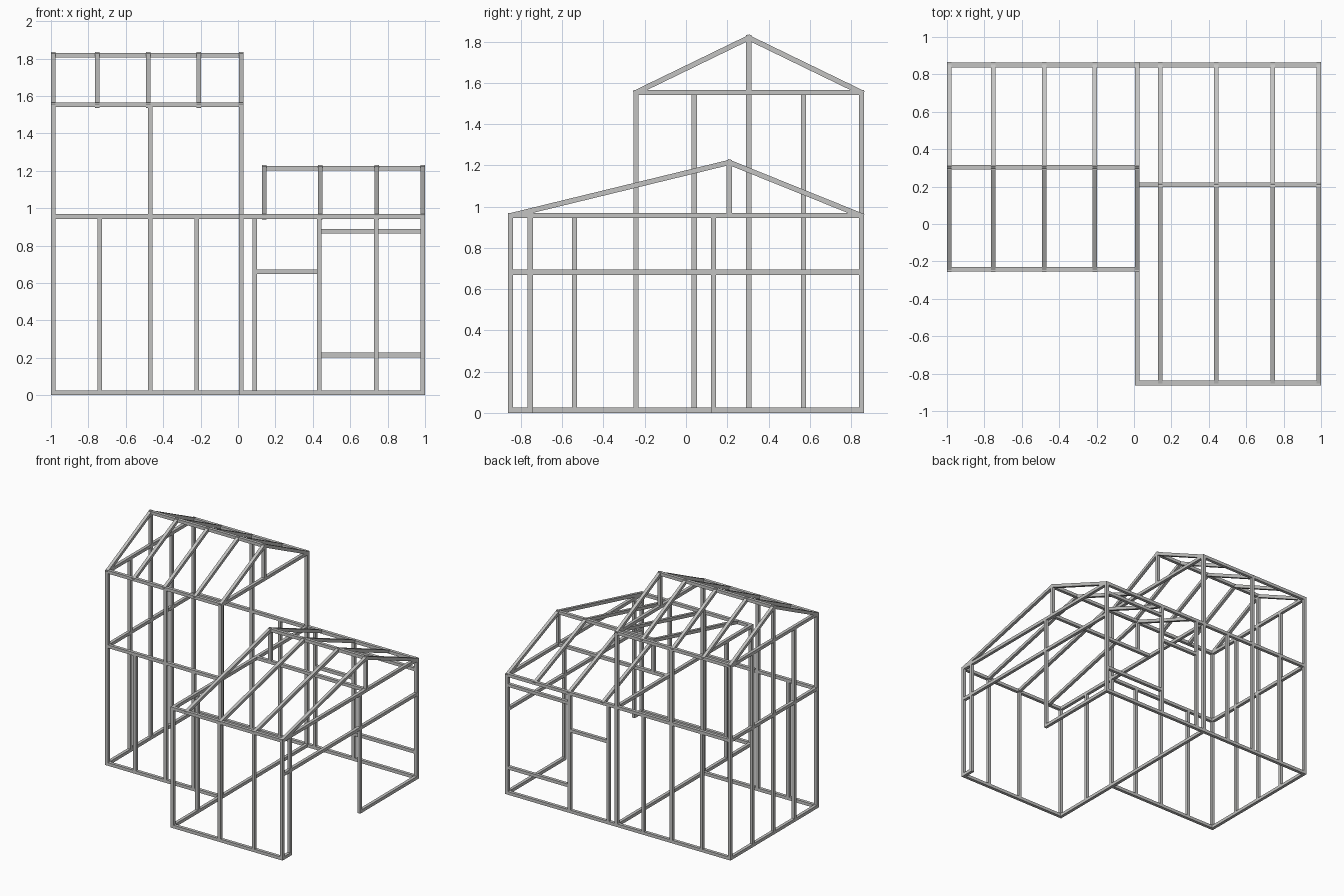
import bpy, bmesh
from mathutils import Vector, Matrix

cube = bpy.data.objects.get("Cube")
if cube:
    bpy.data.objects.remove(cube, do_unlink=True)

# One painted timber colour
timber = bpy.data.materials.new("grey_timber")
timber.use_nodes = True
grey = (0.55, 0.55, 0.54, 1)
timber.diffuse_color = grey
timber.node_tree.nodes["Principled BSDF"].inputs["Base Color"].default_value = grey

T = 0.025                        # timber thickness
L, M, R = -0.987, 0.018, 0.987   # left, shared and right wall lines
F, S, B = -0.85, -0.242, 0.85    # low front, tall front and back wall lines
BASE, EAVE, TALL_EAVE = T / 2, 0.956, 1.553
RIDGE, TALL_RIDGE = 1.214, 1.818
RIDGE_Y, TALL_RIDGE_Y = 0.21, 0.304


def frame(name, beams):
    """Object made of square timbers, each given by its two end points."""
    bm = bmesh.new()
    for a, b in beams:
        a, b = Vector(a), Vector(b)
        d = (b - a).normalized()
        side = Vector((0, 1, 0)) if abs(d.x) > 0.9 else Vector((1, 0, 0))
        up = d.cross(side)
        rot = Matrix((side, up, d)).transposed().to_4x4()
        size = Matrix.Diagonal((T, T, (b - a).length + T * 0.9, 1))
        bmesh.ops.create_cube(bm, size=1, matrix=Matrix.Translation((a + b) / 2) @ rot @ size)
    bmesh.ops.recalc_face_normals(bm, faces=bm.faces)
    mesh = bpy.data.meshes.new(name)
    bm.to_mesh(mesh)
    bm.free()
    mesh.materials.append(timber)
    bpy.context.collection.objects.link(bpy.data.objects.new(name, mesh))


def along_x(x0, x1, y, *heights):
    return [((x0, y, z), (x1, y, z)) for z in heights]


def along_y(x, y0, y1, *heights):
    return [((x, y0, z), (x, y1, z)) for z in heights]


def posts(xs, ys, top, bottom=BASE):
    return [((x, y, bottom), (x, y, top)) for x in xs for y in ys]


def rafters(xs, y0, y1, eave, ridge_y, ridge):
    return [((x, y, eave), (x, ridge_y, ridge)) for x in xs for y in (y0, y1)]


# Corner posts
frame("tall_corner_posts", posts((L, M), (S, B), TALL_EAVE))
frame("low_corner_posts", posts((M, R), (F,), EAVE) + posts((R,), (B,), EAVE))

# Tall volume walls
studs = (-0.74, -0.47, -0.22)
for name, y in (("tall_front_wall", S), ("tall_back_wall", B)):
    frame(name, along_x(L, M, y, BASE, EAVE, TALL_EAVE)
          + posts(studs, (y,), EAVE) + posts((-0.47,), (y,), TALL_EAVE, EAVE))
frame("tall_side_wall", along_y(L, S, B, BASE, EAVE, TALL_EAVE)
      + posts((L,), (0.04, TALL_RIDGE_Y, 0.57), TALL_EAVE))
frame("shared_wall", along_y(M, F, B, BASE, EAVE) + along_y(M, S, B, TALL_EAVE)
      + posts((M,), (-0.54,), EAVE))

# Low volume walls
frame("low_front_wall", along_x(M, R, F, BASE, EAVE) + posts((0.435, 0.74), (F,), EAVE))
frame("low_back_wall", along_x(M, R, B, BASE, EAVE) + posts((0.09, 0.435), (B,), EAVE))
frame("door_header", along_x(0.09, 0.435, B, 0.66))
frame("window_rails", along_x(0.435, R, B, 0.215, 0.877))
frame("open_side_wall", along_y(R, F, B, 0.682, EAVE)
      + along_y(R, F, -0.755, BASE) + along_y(R, 0.133, B, BASE)
      + posts((R,), (-0.755, 0.133), EAVE))
frame("low_tie_beam", along_x(M, R, RIDGE_Y, EAVE))

# Roofs
frame("tall_roof", along_x(L, M, TALL_RIDGE_Y, TALL_RIDGE)
      + rafters((L, -0.752, -0.48, -0.21, M), S, B, TALL_EAVE, TALL_RIDGE_Y, TALL_RIDGE)
      + posts((L, M), (TALL_RIDGE_Y,), TALL_RIDGE, TALL_EAVE))
frame("low_roof", along_x(0.14, R, RIDGE_Y, RIDGE)
      + rafters((0.14, 0.44, 0.742, R), F, B, EAVE, RIDGE_Y, RIDGE)
      + posts((0.14, R), (RIDGE_Y,), RIDGE, EAVE))
